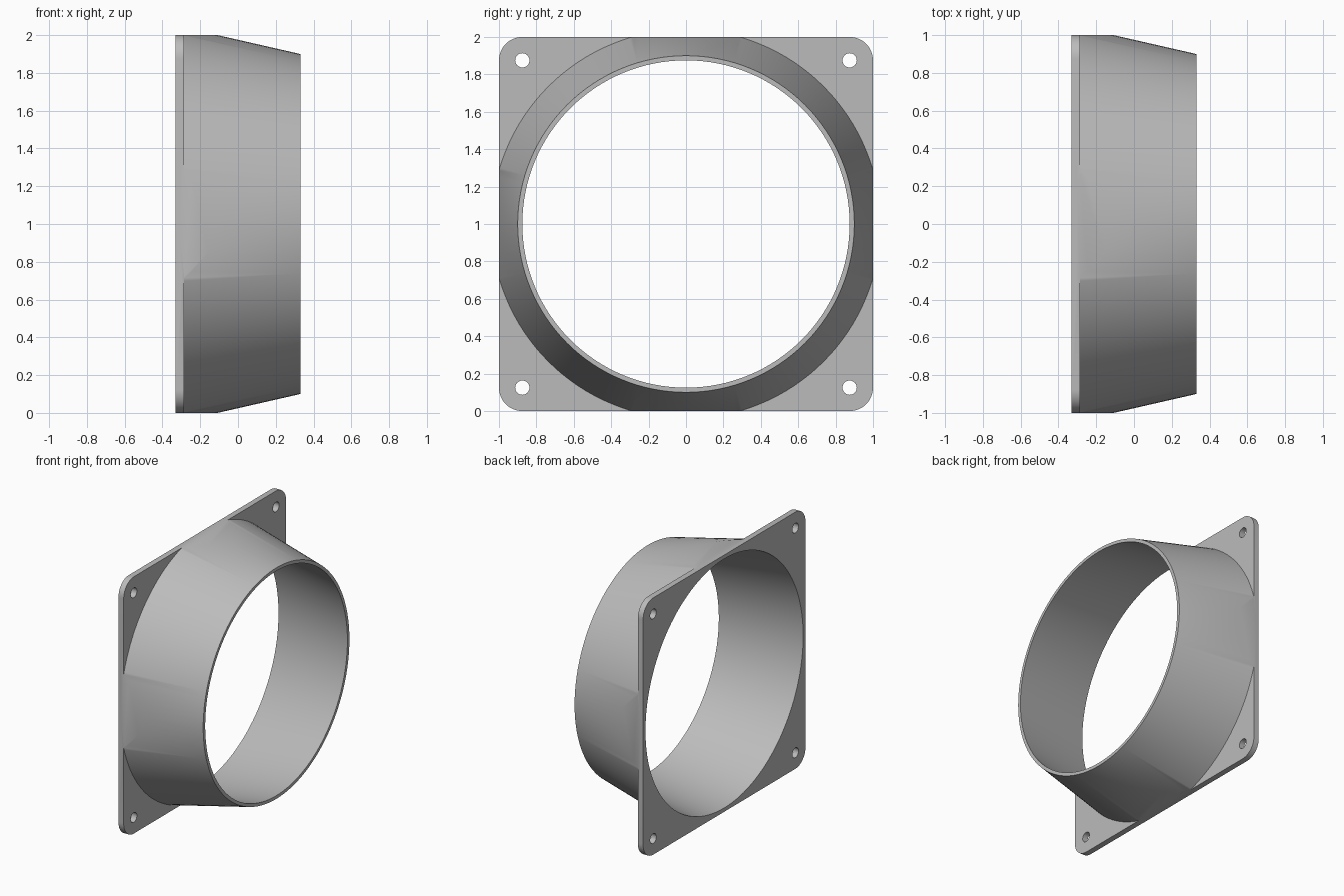
import bpy
import bmesh
from math import radians, pi
from mathutils import Matrix, Vector

cube = bpy.data.objects.get("Cube")
if cube:
    bpy.data.objects.remove(cube, do_unlink=True)

BACK, FRONT = -0.33, 0.33      # duct ends along x
PLATE_FRONT = -0.285
AXIS_Z = 1.0

grey = bpy.data.materials.new("Light Grey")
grey.use_nodes = True
COLOR = (0.5, 0.5, 0.5, 1.0)
grey.diffuse_color = COLOR
grey.node_tree.nodes["Principled BSDF"].inputs["Base Color"].default_value = COLOR


def new_object(name, bm):
    mesh = bpy.data.meshes.new(name)
    bm.to_mesh(mesh)
    bm.free()
    mesh.materials.append(grey)
    obj = bpy.data.objects.new(name, mesh)
    bpy.context.collection.objects.link(obj)
    return obj


def cone(name, x0, x1, r0, r1, sides=128, y=0, z=AXIS_Z):
    """Cone frustum lying along x."""
    bm = bmesh.new()
    bmesh.ops.create_cone(bm, cap_ends=True, segments=sides,
                          radius1=r0, radius2=r1, depth=x1 - x0)
    place = Matrix.Translation(((x0 + x1) / 2, y, z)) @ Matrix.Rotation(pi / 2, 4, 'Y')
    bm.transform(place)
    return new_object(name, bm)


def box(name, x0, x1, corner=0):
    """Square slab across x, with optional rounded corners."""
    bm = bmesh.new()
    bmesh.ops.create_cube(bm, size=1)
    bm.transform(Matrix.Translation(((x0 + x1) / 2, 0, AXIS_Z))
                 @ Matrix.Diagonal((x1 - x0, 2, 2, 1)))
    if corner:
        edges = [e for e in bm.edges
                 if abs((e.verts[0].co - e.verts[1].co).normalized().x) > 0.9]
        bmesh.ops.bevel(bm, geom=edges, offset=corner, segments=12,
                        profile=0.5, affect='EDGES')
    return new_object(name, bm)


def combine(target, tool, operation):
    """Apply a boolean and discard the tool."""
    mod = target.modifiers.new(operation.title(), 'BOOLEAN')
    mod.object, mod.operation, mod.solver = tool, operation, 'EXACT'
    bpy.context.view_layer.objects.active = target
    bpy.ops.object.modifier_apply(modifier=mod.name)
    bpy.data.objects.remove(tool, do_unlink=True)


# Tapered collar, trimmed flat where it overhangs the square flange
collar = cone("collar", -0.31, FRONT, 1.046, 0.90)
combine(collar, box("trim_box", -0.5, 0.5), 'INTERSECT')

# Square flange with rounded corners, joined to the collar
duct = box("duct_flange_adapter", BACK, PLATE_FRONT, corner=0.125)
combine(duct, collar, 'UNION')

# Tapered bore, overshooting both ends along the same slope
slope = (0.97 - 0.875) / (FRONT - BACK)
over = 0.1
combine(duct, cone("bore", BACK - over, FRONT + over,
                   0.97 + slope * over, 0.875 - slope * over), 'DIFFERENCE')

# Corner screw holes
for sy in (-1, 1):
    for sz in (-1, 1):
        hole = cone("screw_hole", -0.4, -0.2, 0.038, 0.038, 32,
                    sy * 0.875, AXIS_Z + sz * 0.875)
        combine(duct, hole, 'DIFFERENCE')

# Smooth curved walls, sharp rims
bpy.ops.object.select_all(action='DESELECT')
duct.select_set(True)
bpy.context.view_layer.objects.active = duct
bpy.ops.object.shade_smooth_by_angle(angle=radians(30))
